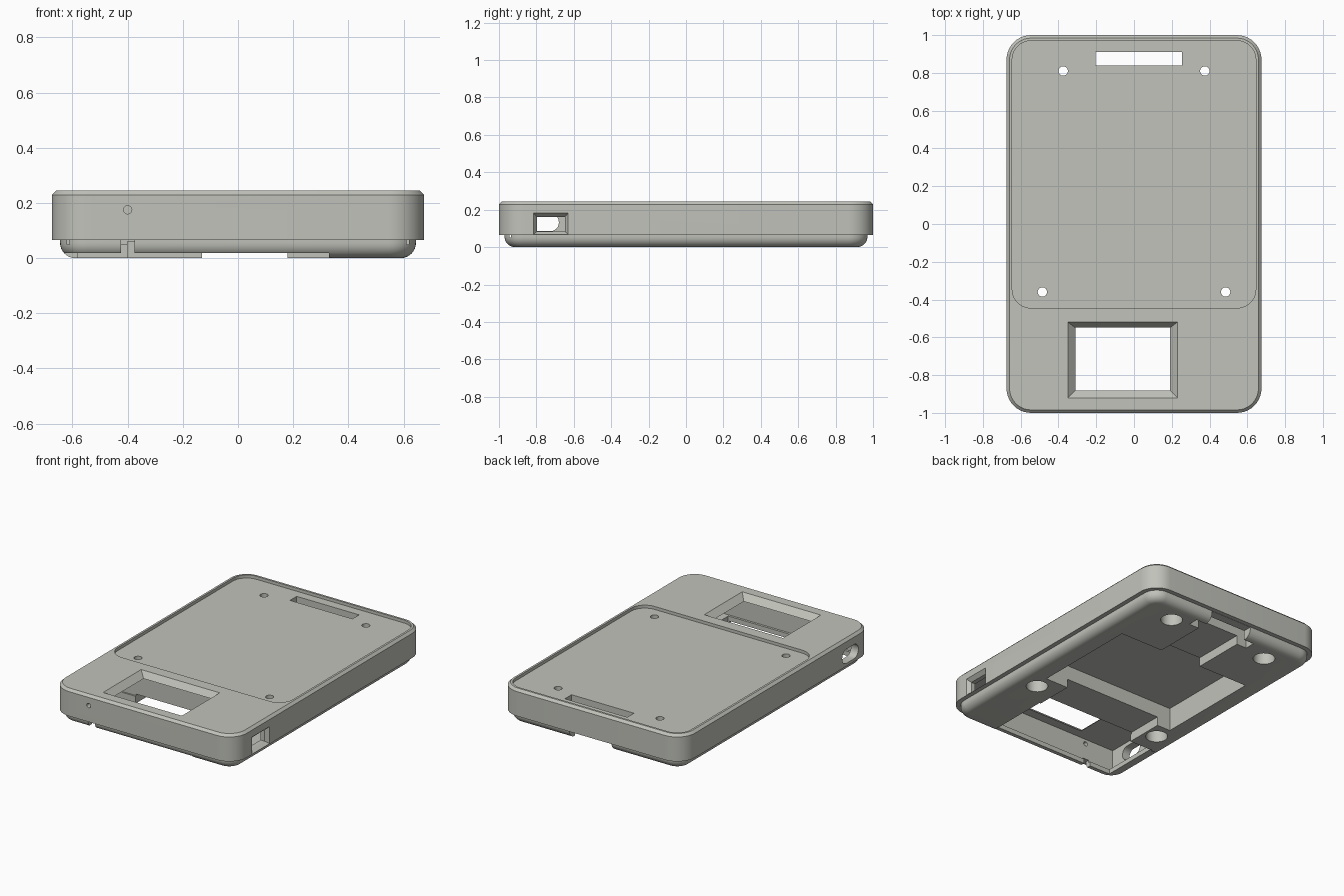
import bpy, bmesh, math

if "Cube" in bpy.data.objects:
    bpy.data.objects.remove(bpy.data.objects["Cube"])

grey = bpy.data.materials.new("warm_grey")
grey.diffuse_color = (0.53, 0.54, 0.49, 1)
grey.use_nodes = True
grey.node_tree.nodes["Principled BSDF"].inputs["Base Color"].default_value = grey.diffuse_color


def rounded_ring(x0, x1, y0, y1, r, steps=10):
    """Outline points of a rounded rectangle."""
    pts = []
    for cx, cy, a0 in ((x1 - r, y1 - r, 0), (x0 + r, y1 - r, 90),
                       (x0 + r, y0 + r, 180), (x1 - r, y0 + r, 270)):
        for i in range(steps + 1):
            a = math.radians(a0 + 90 * i / steps)
            pts.append((cx + r * math.cos(a), cy + r * math.sin(a)))
    return pts


def loft(name, rings):
    """Closed solid through equal-length rings of 3D points."""
    bm = bmesh.new()
    loops = [[bm.verts.new(p) for p in ring] for ring in rings]
    n = len(loops[0])
    for a, b in zip(loops, loops[1:]):
        for i in range(n):
            j = (i + 1) % n
            bm.faces.new((a[i], a[j], b[j], b[i]))
    bm.faces.new(loops[0][::-1])
    bm.faces.new(loops[-1])
    bmesh.ops.recalc_face_normals(bm, faces=bm.faces)
    mesh = bpy.data.meshes.new(name)
    bm.to_mesh(mesh)
    bm.free()
    obj = bpy.data.objects.new(name, mesh)
    bpy.context.collection.objects.link(obj)
    mesh.materials.append(grey)
    return obj


cutters = []


def cut_loft(name, rings):
    obj = loft(name, rings)
    obj.hide_render = True
    cutters.append(obj)


def rect(x0, x1, y0, y1):
    return [(x0, y0), (x1, y0), (x1, y1), (x0, y1)]


def at_z(pts, z):
    return [(x, y, z) for x, y in pts]


def at_x(pts, x):
    return [(x, y, z) for y, z in pts]


def cut_box(name, x0, x1, y0, y1, z0, z1):
    cut_loft(name, [at_z(rect(x0, x1, y0, y1), z) for z in (z0, z1)])


def circle(cx, cy, r, n=24):
    return [(cx + r * math.cos(2 * math.pi * i / n),
             cy + r * math.sin(2 * math.pi * i / n)) for i in range(n)]


# case: rounded underside, stepped skirt, chamfered top edge
profile = []
for i in range(9):
    a = math.pi / 2 * i / 8
    profile.append((0.085 - 0.055 * math.sin(a), 0.055 * (1 - math.cos(a))))
profile += [(0.03, 0.066), (0, 0.066), (0, 0.229), (0.016, 0.245)]
case = loft("case", [at_z(rounded_ring(-0.675 + d, 0.675 - d, -1 + d, 1 - d, 0.13 - d), z)
                     for d, z in profile])

# shallow recess for the top panel
panel = rounded_ring(-0.645, 0.645, -0.445, 0.97, 0.1)
cut_loft("panel_recess", [at_z(panel, 0.225), at_z(panel, 0.3)])

# display window with sloping frame
cut_loft("window", [at_z(rect(-0.31, 0.19, -0.88, -0.55), 0.15),
                    at_z(rect(-0.31, 0.19, -0.88, -0.55), 0.205),
                    at_z(rect(-0.35, 0.23, -0.92, -0.52), 0.2451),
                    at_z(rect(-0.35, 0.23, -0.92, -0.52), 0.3)])

# front chamber and its opening in the underside
cut_box("front_chamber", -0.62, 0.62, -0.945, -0.5, 0.05, 0.206)
cut_box("front_opening", -0.58, 0.34, -0.93, -0.51, -0.1, 0.07)
cut_box("front_lip_trim", -0.7, 0.33, -1.1, -0.52, -0.1, 0.019)
cut_box("front_slot", -0.425, -0.375, -1.1, -0.9, -0.1, 0.0655)

# battery pocket, lowered ridge and rear channel
cut_box("battery_pocket", -0.5, 0.5, -0.25, 0.48, -0.1, 0.157)
cut_box("ridge_trim", -0.4, 0.33, -0.53, -0.22, -0.1, 0.06)
cut_box("rear_channel", -0.13, 0.18, 0.45, 0.955, -0.1, 0.061)
cut_box("rear_channel_end", -0.13, 0.18, 0.9, 1.1, -0.1, 0.0645)

# cable slot at the back of the panel
cut_box("cable_slot", -0.205, 0.255, 0.84, 0.91, -0.1, 0.3)

# screw holes with wide bores underneath
for sx in (-1, 1):
    for px, py in ((0.375, 0.81), (0.485, -0.36)):
        hole, bore = circle(sx * px, py, 0.025), circle(sx * px, py, 0.068)
        cut_loft("screw_hole", [at_z(hole, 0.1), at_z(hole, 0.3)])
        cut_loft("screw_bore", [at_z(bore, -0.1), at_z(bore, 0.15)])

# right port, stepped inwards by a bevel
outer, inner = rect(-0.815, -0.63, 0.068, 0.182), rect(-0.797, -0.648, 0.084, 0.16)
cut_loft("right_port", [at_x(outer, 0.8), at_x(outer, 0.675),
                        at_x(inner, 0.65), at_x(inner, 0.55)])

# left port, rounded
left = rounded_ring(-0.85, -0.68, 0.085, 0.18, 0.045, 6)
cut_loft("left_port", [at_x(left, -0.8), at_x(left, -0.55)])

# pinhole in the front wall
pin = circle(-0.4, 0.175, 0.015, 16)
cut_loft("front_pinhole", [[(x, y, z) for x, z in pin] for y in (-1.1, -0.9)])

# apply all cuts
bpy.context.view_layer.objects.active = case
case.select_set(True)
for c in cutters:
    mod = case.modifiers.new(c.name, 'BOOLEAN')
    mod.operation = 'DIFFERENCE'
    mod.solver = 'EXACT'
    mod.object = c
    bpy.ops.object.modifier_apply(modifier=mod.name)
for c in cutters:
    bpy.data.objects.remove(c, do_unlink=True)

bpy.ops.object.select_all(action='DESELECT')
case.select_set(True)
bpy.ops.object.shade_smooth_by_angle(angle=math.radians(30))
